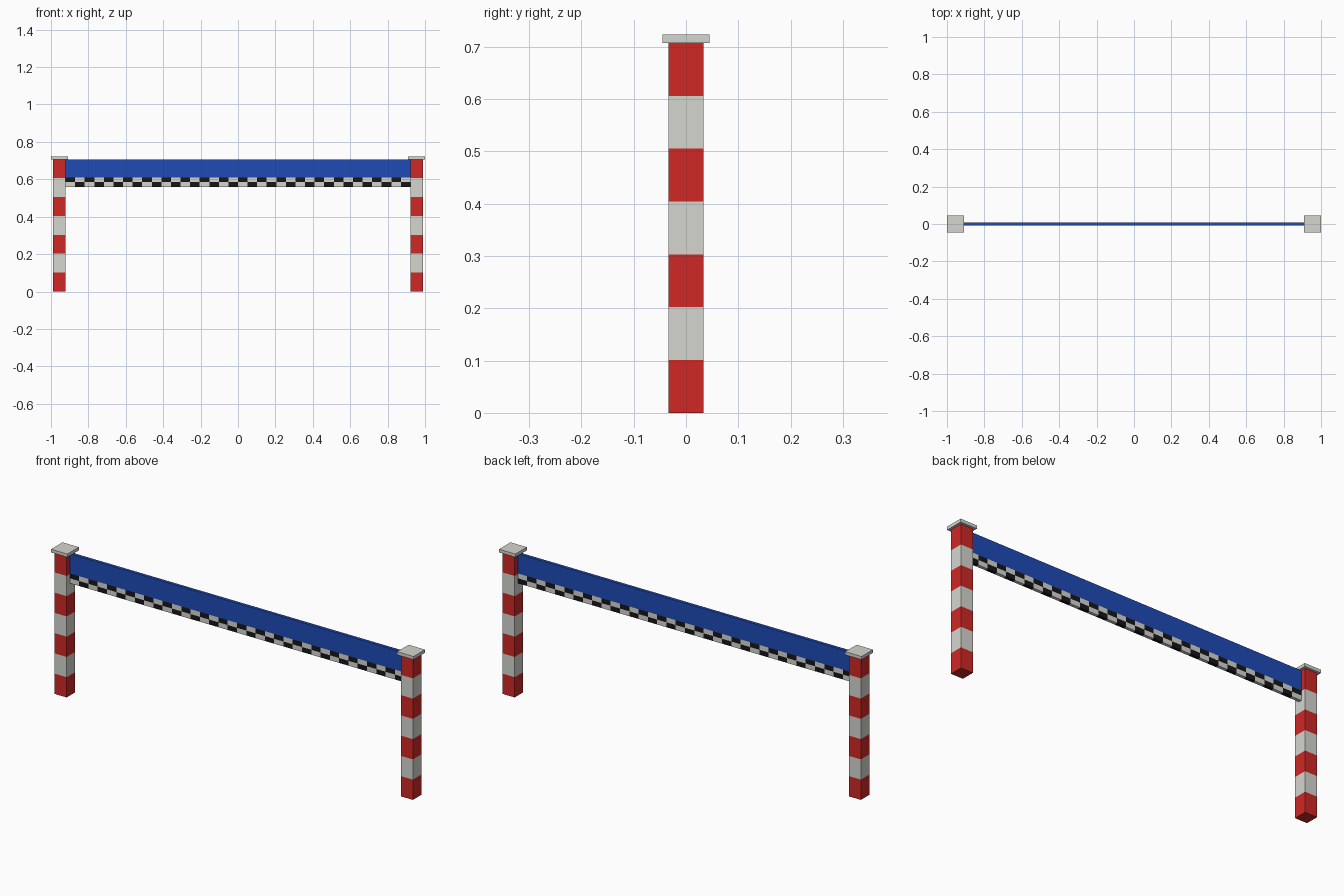
import bpy, bmesh

if "Cube" in bpy.data.objects:
    bpy.data.objects.remove(bpy.data.objects["Cube"])

def material(name, rgb):
    m = bpy.data.materials.new(name)
    m.diffuse_color = (*rgb, 1)
    m.use_nodes = True
    m.node_tree.nodes["Principled BSDF"].inputs["Base Color"].default_value = m.diffuse_color
    return m

RED = material("red", (0.62, 0.022, 0.018))
WHITE = material("white", (0.67, 0.67, 0.63))
BLUE = material("blue", (0.014, 0.07, 0.47))
BLACK = material("black", (0.008, 0.008, 0.01))

POST_X, POST_W, BAND = 0.955, 0.066, 0.101
POST_H = 7 * BAND
INNER = POST_X - POST_W / 2
THICK = 0.016

def finish(name, bm, mats):
    bmesh.ops.remove_doubles(bm, verts=bm.verts, dist=1e-5)
    bmesh.ops.recalc_face_normals(bm, faces=bm.faces)
    me = bpy.data.meshes.new(name)
    bm.to_mesh(me)
    bm.free()
    for m in mats:
        me.materials.append(m)
    ob = bpy.data.objects.new(name, me)
    bpy.context.collection.objects.link(ob)
    return ob

def grid_box(name, x0, x1, y0, y1, z0, z1, mats, cols=1, rows=1):
    """Box cut into columns and rows, coloured alternately."""
    bm = bmesh.new()
    bmesh.ops.create_cube(bm, size=1)
    for v in bm.verts:
        v.co = (x0 + (v.co.x + .5) * (x1 - x0), y0 + (v.co.y + .5) * (y1 - y0),
                z0 + (v.co.z + .5) * (z1 - z0))
    dx, dz = (x1 - x0) / cols, (z1 - z0) / rows
    cuts = [((x0 + i * dx, 0, 0), (1, 0, 0)) for i in range(1, cols)]
    cuts += [((0, 0, z0 + i * dz), (0, 0, 1)) for i in range(1, rows)]
    for co, no in cuts:
        bmesh.ops.bisect_plane(bm, geom=bm.verts[:] + bm.edges[:] + bm.faces[:],
                               plane_co=co, plane_no=no)
    for f in bm.faces:
        c = f.calc_center_median()
        i = min(cols - 1, int((c.x - x0) / dx))
        j = min(rows - 1, int((c.z - z0) / dz))
        f.material_index = (i + j) % 2 if len(mats) > 1 else 0
    return finish(name, bm, mats)

# Striped posts with flat caps
for side, s in (("left", -1), ("right", 1)):
    x, h, c = s * POST_X, POST_W / 2, 0.045
    grid_box(side + "_post", x - h, x + h, -h, h, 0, POST_H, [RED, WHITE], rows=7)
    grid_box(side + "_cap", x - c, x + c, -c, c, POST_H, POST_H + 0.016, [WHITE])

# Banner and chequered strip beneath it
t = THICK / 2
grid_box("banner", -INNER, INNER, -t, t, 0.609, POST_H, [BLUE])
grid_box("chequered_strip", -INNER, INNER, -t, t, 0.56, 0.609, [WHITE, BLACK], cols=36, rows=2)
